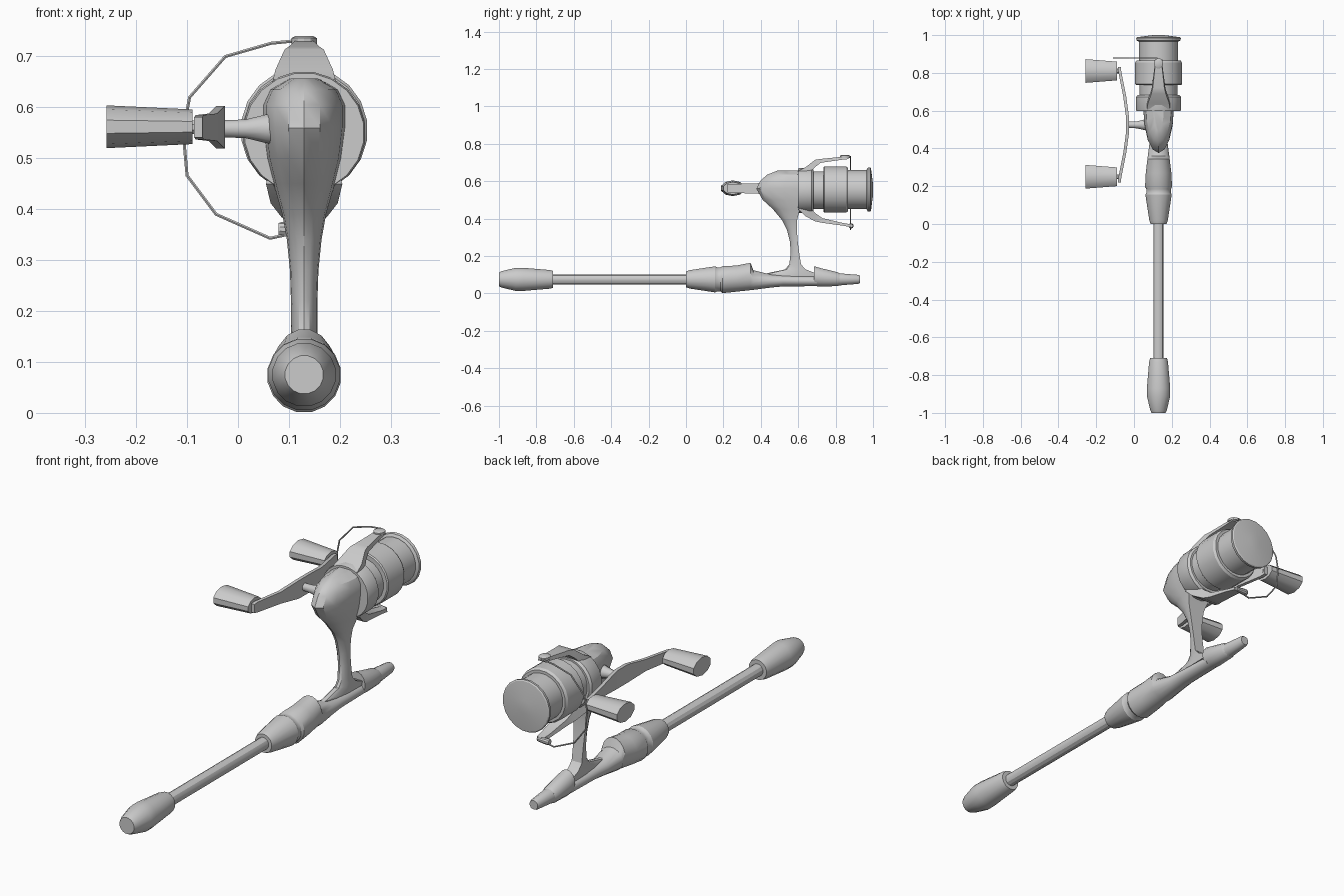
import bpy, bmesh
from math import sin, cos, pi

CX = 0.13      # common centre line of rod and reel
RZ = 0.075     # rod axis height
SZ = 0.555     # reel axis height


def loft(name, rings):
    """Skin closed rings of points and cap both ends."""
    bm = bmesh.new()
    vs = [[bm.verts.new(p) for p in r] for r in rings]
    n = len(vs[0])
    for a, b in zip(vs, vs[1:]):
        for i in range(n):
            j = (i + 1) % n
            bm.faces.new((a[i], a[j], b[j], b[i]))
    bm.faces.new(vs[0][::-1])
    bm.faces.new(vs[-1])
    bmesh.ops.recalc_face_normals(bm, faces=bm.faces)
    me = bpy.data.meshes.new(name)
    bm.to_mesh(me)
    bm.free()
    ob = bpy.data.objects.new(name, me)
    bpy.context.collection.objects.link(ob)
    return ob


def ring_y(y, z0, z1, hw, n=16):
    """Ellipse facing along y, from z0 to z1."""
    return [(CX + hw * cos(2 * pi * (i + .5) / n), y,
             (z0 + z1) / 2 + (z1 - z0) / 2 * sin(2 * pi * (i + .5) / n)) for i in range(n)]


def lathe(name, profile, z, n=16):
    """Round part along y from (y, radius) pairs."""
    return loft(name, [ring_y(y, z - r, z + r, r, n) for y, r in profile])


def lathe_x(name, profile, y, z, n=12):
    """Elliptic part along x from (x, half depth, half height)."""
    return loft(name, [[(x, y + a * cos(2 * pi * (i + .5) / n), z + b * sin(2 * pi * (i + .5) / n))
                        for i in range(n)] for x, a, b in profile])


def strut(name, sections):
    """Rectangular beam along y from (y, z0, z1, half width)."""
    return loft(name, [[(CX - w, y, z0), (CX + w, y, z0), (CX + w * .85, y, z1), (CX - w * .85, y, z1)]
                       for y, z0, z1, w in sections])


# Rod: butt grip, shaft, tip
lathe("butt_grip", [(-1, .038), (-.985, .045), (-.91, .063), (-.87, .063), (-.73, .051), (-.71, .046)], RZ)
lathe("rod_shaft", [(-.72, .028), (.02, .028)], RZ, 12)
lathe("rod_tip", [(.81, .035), (.835, .032), (.92, .025), (.93, .021)], RZ, 12)

# Fore grip with a groove, running into the hollowed reel seat
seat = [(0, .032, .118, .043), (.02, .025, .125, .05), (.155, .004, .146, .071),
        (.166, .009, .141, .066), (.185, .009, .141, .066), (.196, 0, .147, .073),
        (.27, .008, .15, .069), (.345, .016, .165, .06), (.36, .018, .125, .058),
        (.45, .03, .102, .046), (.52, .037, .098, .041), (.7, .038, .093, .036)]
loft("reel_seat", [ring_y(*s) for s in seat])
hood = [(.685, .038, .146, .042), (.72, .036, .136, .045), (.81, .038, .114, .038), (.822, .042, .108, .033)]
loft("seat_hood", [ring_y(*s) for s in hood])


# Reel housing, stem and foot: D-shaped slices stacked in z (z, back, front, half width)
def d_ring(z, y0, y1, w, n=8):
    return [(CX + w * cos(pi * i / n), y1 - (y1 - y0) * sin(pi * i / n), z) for i in range(n + 1)]


body = [(.09, .42, .71, .027), (.105, .42, .70, .028), (.128, .53, .64, .027), (.155, .552, .615, .026),
        (.22, .56, .605, .026), (.28, .555, .597, .028), (.34, .54, .593, .034), (.39, .515, .593, .043),
        (.45, .465, .61, .06), (.50, .41, .615, .073), (.56, .376, .615, .081), (.605, .40, .615, .081),
        (.635, .435, .615, .067), (.657, .49, .615, .028)]
loft("reel_body", [d_ring(*s) for s in body])

# Rotor, spool skirt, line barrel and front flange
lathe("rotor", [(.598, .118), (.605, .121), (.672, .121), (.682, .112)], SZ - .005, 20)
lathe("rotor_neck", [(.67, .102), (.75, .102)], SZ - .003, 20)
lathe("spool_skirt", [(.735, .12), (.74, .125), (.855, .125), (.866, .118)], SZ, 20)
lathe("spool_barrel", [(.85, .105), (.98, .105)], SZ, 20)
lathe("spool_flange", [(.966, .108), (.972, .118), (.985, .12), (.989, .115), (1.0, .03)], SZ, 20)

# Rotor arms above and below the spool
strut("upper_rotor_arm", [(.6, .60, .655, .072), (.64, .62, .675, .066), (.69, .675, .714, .045),
                          (.72, .698, .719, .036), (.83, .714, .73, .022), (.87, .718, .73, .02)])
strut("lower_rotor_arm", [(.6, .45, .49, .075), (.64, .412, .48, .066), (.69, .385, .43, .045),
                          (.73, .377, .402, .035), (.84, .362, .376, .025), (.88, .354, .37, .02)])

# Bail: top pivot cap, bottom roller, wire
N = 12
loft("bail_cap", [[(CX + r * cos(2 * pi * i / N), .85 + 1.1 * r * sin(2 * pi * i / N), z) for i in range(N)]
                  for z, r in [(.725, .025), (.736, .025), (.74, .018)]])
lathe_x("bail_roller", [(.08, .012, .012), (.086, .014, .014), (.10, .014, .014), (.14, .01, .01)], .883, .361, 10)
path = [(.125, .732), (.065, .726), (-.025, .70), (-.095, .62), (-.108, .555), (-.1, .466),
        (-.043, .39), (.063, .343), (.095, .35)]
cu = bpy.data.curves.new("bail_wire", 'CURVE')
cu.dimensions = '3D'
cu.bevel_depth = .0035
cu.bevel_resolution = 1
sp = cu.splines.new('POLY')
sp.points.add(len(path) - 1)
for p, (x, z) in zip(sp.points, path):
    p.co = (x, .879, z, 1)
wire = bpy.data.objects.new("bail_wire", cu)
bpy.context.collection.objects.link(wire)

# Crank: axle, bent arm, two knobs on pins
HZ, HY = .561, .525
lathe_x("crank_axle", [(.075, .032, .032), (.055, .029, .029), (.015, .019, .019), (-.035, .017, .017)], HY, HZ - .003)
arm = []
for t, x, h in [(-.305, -.078, .02), (-.28, -.075, .024), (-.15, -.049, .027), (-.04, -.034, .042), (.04, -.034, .042),
                (.15, -.049, .027), (.28, -.075, .024), (.305, -.078, .02)]:
    y = HY + t
    arm.append([(x - .008, y, HZ - h), (x + .008, y, HZ - h), (x + .008, y, HZ + h), (x - .008, y, HZ + h)])
loft("crank_arm", arm)
for side, y in (("rear", .25), ("front", .81)):
    lathe_x(side + "_knob_pin", [(-.068, .014, .014), (-.1, .014, .014)], y, HZ, 8)
    lathe_x(side + "_knob", [(-.089, .052, .034), (-.258, .066, .042)], y, HZ + .001, 10)

# Smooth shading with crisp edges
for ob in bpy.context.collection.objects:
    ob.select_set(True)
    bpy.context.view_layer.objects.active = ob
bpy.context.view_layer.objects.active = wire
bpy.ops.object.convert(target='MESH')
bpy.ops.object.shade_smooth_by_angle(angle=pi / 6)
